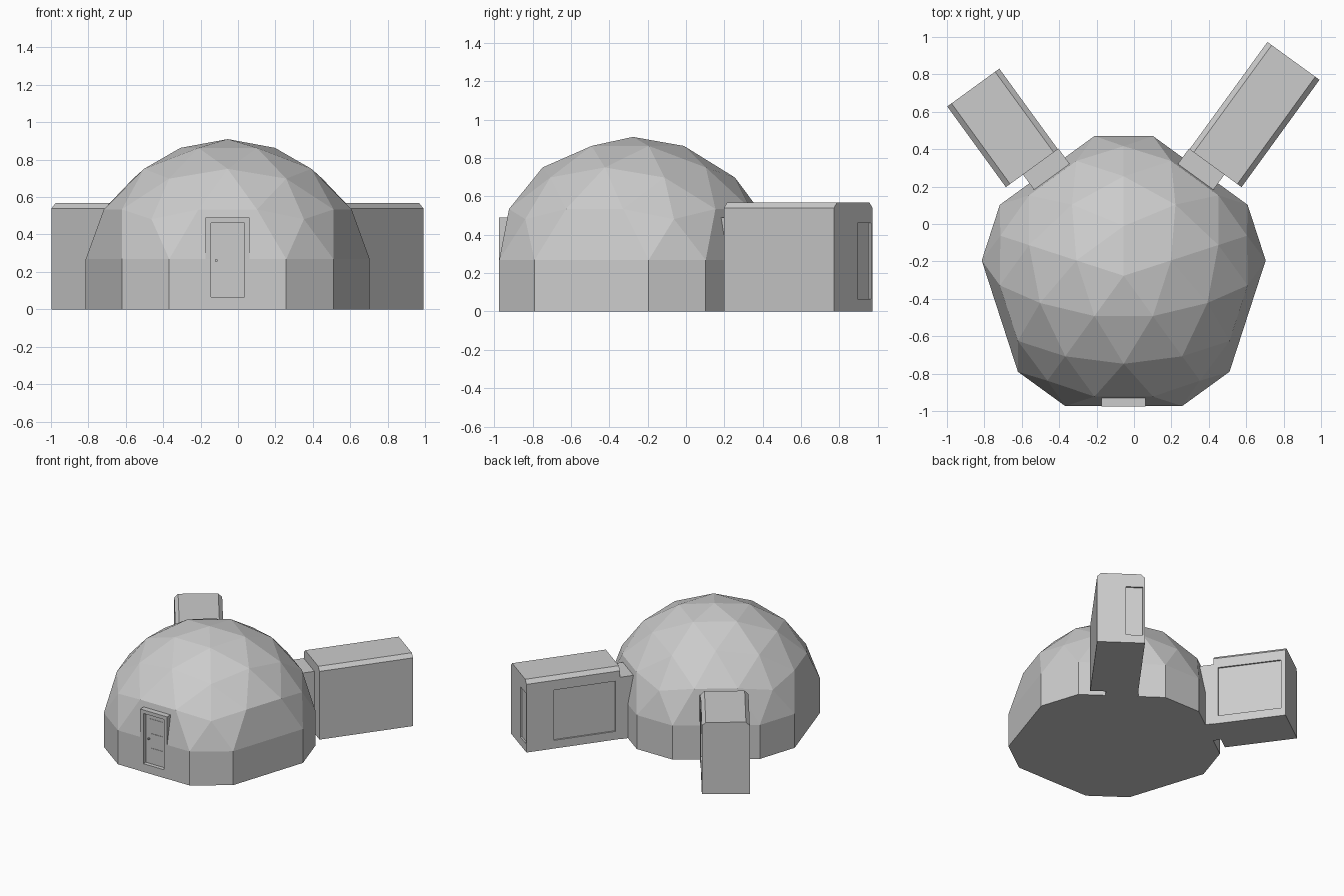
import bpy, bmesh
from math import sin, cos, radians, atan
from mathutils import Vector

if "Cube" in bpy.data.objects:
    bpy.data.objects.remove(bpy.data.objects["Cube"])

R = 0.775                       # dome sphere radius
CX, CY, CZ = -0.055, -0.277, 0.135


def make(name, verts, faces):
    bm = bmesh.new()
    vs = [bm.verts.new(v) for v in verts]
    for f in faces:
        bm.faces.new([vs[i] for i in f])
    bmesh.ops.remove_doubles(bm, verts=bm.verts, dist=1e-4)
    bmesh.ops.recalc_face_normals(bm, faces=bm.faces)
    me = bpy.data.meshes.new(name)
    bm.to_mesh(me)
    bm.free()
    ob = bpy.data.objects.new(name, me)
    bpy.context.collection.objects.link(ob)
    return ob


def place(az, side, across, along, z):
    """Dome-relative point: along = radial distance, across = sideways."""
    c, s = cos(radians(az)), sin(radians(az))
    return (CX + c * along + side * s * across,
            CY + s * along - side * c * across, z)


def prism(name, az, side, profile, l0, l1):
    """Extrude an (across, z) profile along the radial direction."""
    n = len(profile)
    verts = [place(az, side, a, l, z) for l in (l0, l1) for a, z in profile]
    faces = [list(range(n)), list(range(n, 2 * n))]
    faces += [[i, (i + 1) % n, n + (i + 1) % n, n + i] for i in range(n)]
    return make(name, verts, faces)


def rect(a0, a1, z0, z1):
    return [(a0, z0), (a1, z0), (a1, z1), (a0, z1)]


def cut(ob, cutter):
    cutter.hide_render = True
    cutter.hide_viewport = False
    cutter.display_type = 'WIRE'
    m = ob.modifiers.new("recess", 'BOOLEAN')
    m.operation = 'DIFFERENCE'
    m.solver = 'EXACT'
    m.object = cutter


# Geodesic dome: icosahedron edges split in three, flat bays at the base
Z5 = atan(0.5)
top = Vector((0, 0, 1))
def ico(az, el):
    a = radians(az)
    return Vector((cos(a) * cos(el), sin(a) * cos(el), sin(el)))

verts, faces = [], []
def face(*pts):
    start = len(verts)
    for p in pts:
        verts.append(p)
    faces.append(list(range(start, start + len(pts))))

def on_sphere(p):
    return p.normalized() * R + Vector((CX, CY, CZ))

for k in range(5):
    a, b = ico(90 + 72 * k, Z5), ico(162 + 72 * k, Z5)
    low, low2 = ico(126 + 72 * k, -Z5), ico(198 + 72 * k, -Z5)
    def g(i, j):
        return on_sphere(top + (a - top) * (i - j) / 3 + (b - top) * j / 3)
    for i in range(3):
        for j in range(i + 1):
            face(g(i, j), g(i + 1, j), g(i + 1, j + 1))
            if j < i:
                face(g(i, j), g(i + 1, j + 1), g(i, j + 1))
    A, E1, E2, B = [g(3, j) for j in range(4)]
    p1, p2, p3 = [on_sphere(u * 2 + v) for u, v in ((a, low), (b, low), (b, low2))]
    face(A, E1, p1)
    face(E1, E2, p2, p1)
    face(E2, B, p2)
    face(B, p2, p3)
    # Vertical base wall and floor wedge
    d1, d2, d3 = [Vector((p.x, p.y, 0)) for p in (p1, p2, p3)]
    face(p1, p2, d2, d1)
    face(p2, p3, d3, d2)
    mid = Vector((CX, CY, 0))
    face(mid, d1, d2)
    face(mid, d2, d3)
dome = make("dome", verts, faces)

# Front door frame with recessed panelled door and knob
frame = prism("front_door_frame", -90, 1, rect(-0.1175, 0.1175, 0, 0.49), 0.55, 0.698)
door_cut = prism("front_door_cutter", -90, 1, rect(-0.09, 0.09, 0.065, 0.462), 0.667, 0.8)
cut(dome, door_cut)
cut(frame, door_cut)
for i in range(3):
    z = 0.105 + i * 0.115
    prism("front_door_panel", -90, 1, rect(-0.06, 0.05, z, z + 0.085), 0.66, 0.67)
prism("front_door_knob", -90, 1, rect(0.055, 0.067, 0.255, 0.267), 0.66, 0.682)

# Two box rooms behind, each joined to a dome bay by a short passage
H, C = 0.567, 0.028
A0, A1 = -0.113, 0.231
room_profile = [(A0, 0), (A1, 0), (A1, H - C), (A1 - C, H), (A0 + C, H), (A0, H - C)]
for label, az, side, end in (("right", 54, 1, 1.463), ("left", 126, -1, 1.287)):
    prism(label + "_passage", az, side, rect(-0.1175, 0.1175, 0, 0.49), 0.55, 0.756)
    room = prism(label + "_room", az, side, room_profile, 0.754, end)
    # Wide shallow window on the inner side
    cut(room, prism(label + "_window_cutter", az, side,
                    rect(A0 - 0.1, A0 + 0.012, 0.065, 0.462), 0.79, 1.255))
    # Narrow end door on the longer room only
    if label == "right":
        cut(room, prism("end_door_cutter", az, side,
                        rect(-0.097, 0.022, 0.065, 0.462), end - 0.013, end + 0.1))
